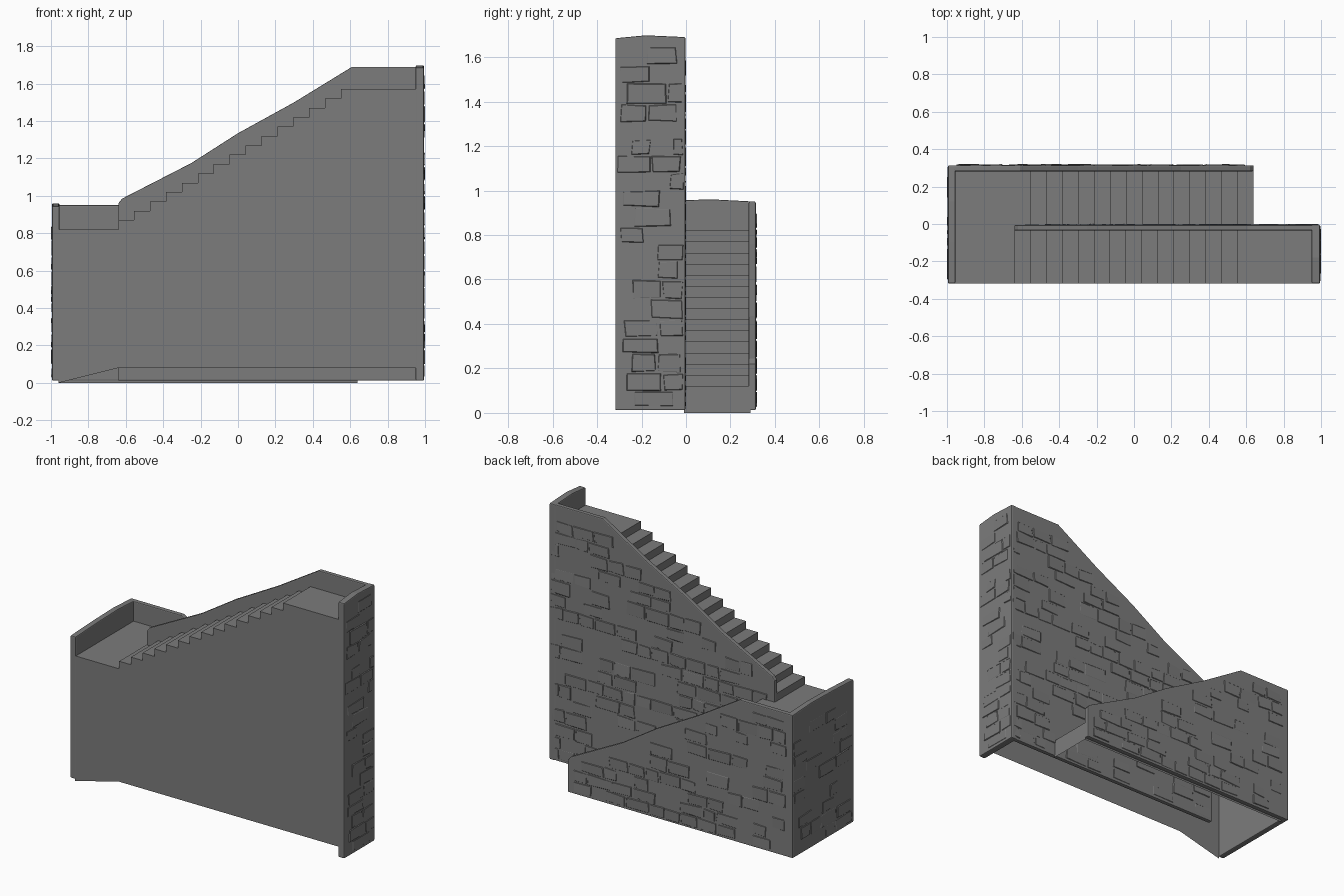
import bpy, bmesh, random
from mathutils import Vector

if "Cube" in bpy.data.objects:
    bpy.data.objects.remove(bpy.data.objects["Cube"])

random.seed(4)
stone = bpy.data.materials.new("grey stone")
stone.diffuse_color = (0.2, 0.2, 0.2, 1)
stone.use_nodes = True
stone.node_tree.nodes["Principled BSDF"].inputs["Base Color"].default_value = stone.diffuse_color

N, RUN, RISE = 15, 0.085, 0.05
D = 0.006                      # how far the bricks stand out of the walls


def finish(name, bm, bevel=0):
    bmesh.ops.recalc_face_normals(bm, faces=bm.faces)
    me = bpy.data.meshes.new(name)
    bm.to_mesh(me)
    bm.free()
    me.materials.append(stone)
    ob = bpy.data.objects.new(name, me)
    bpy.context.collection.objects.link(ob)
    if bevel:
        m = ob.modifiers.new("worn edges", 'BEVEL')
        m.width, m.segments, m.limit_method = bevel, 2, 'ANGLE'
        m.angle_limit = 0.9
    return ob


def at(axis, u, z, d):
    """Point on a wall plane: u runs along the wall, d is the depth axis."""
    return Vector((u, d, z)) if axis == 'y' else Vector((d, u, z))


def slab(name, axis, profile, a, b, base, bevel=0.006):
    pts = [(profile[0][0], base)] + profile + [(profile[-1][0], base)]
    bm = bmesh.new()
    f = bm.faces.new([bm.verts.new(at(axis, u, z, a)) for u, z in pts])
    r = bmesh.ops.extrude_face_region(bm, geom=[f])
    vs = [v for v in r['geom'] if isinstance(v, bmesh.types.BMVert)]
    bmesh.ops.translate(bm, verts=vs, vec=at(axis, 0, 0, b - a))
    return finish(name, bm, bevel)


def height(profile, u):
    for (u0, z0), (u1, z1) in zip(profile, profile[1:]):
        if u0 <= u <= u1:
            return z0 + (z1 - z0) * (u - u0) / (u1 - u0)
    return 0


def bricks(name, axis, profile, face, sign, base, share=0.6):
    """Irregular courses of raised, tilted stones on one wall face."""
    lo, hi = profile[0][0], profile[-1][0]
    bm = bmesh.new()
    z = base + 0.015
    while z < 1.65:
        h = random.uniform(0.065, 0.09)
        u = lo + random.uniform(0.01, 0.09)
        while u < hi - 0.05:
            w = min(random.uniform(0.08, 0.18), hi - 0.012 - u)
            top = min(height(profile, u), height(profile, u + w)) - 0.03
            if z + h < top and random.random() < share:
                j = lambda: random.uniform(-0.005, 0.005)
                c = [(u, z), (u + w, z), (u + w, z + h), (u, z + h)]
                c = [(max(lo, min(hi, p + j())), q + j()) for p, q in c]
                cu, cz = u + w / 2, z + h / 2
                outer = [bm.verts.new(at(axis, p, q, face - sign * 0.002)) for p, q in c]
                inner = [bm.verts.new(at(axis, cu + (p - cu) * 0.93, cz + (q - cz) * 0.88,
                                         face + sign * random.uniform(0.0, D))) for p, q in c]
                bm.faces.new(inner)
                for i in range(4):
                    k = (i + 1) % 4
                    bm.faces.new((outer[i], outer[k], inner[k], inner[i]))
            u += w + 0.008
        z += h + 0.006
    ob = finish(name, bm)
    # open shells: make every stone face outwards
    bm = bmesh.new()
    bm.from_mesh(ob.data)
    n = at(axis, 0, 0, sign)
    flip = [f for f in bm.faces if f.normal.dot(n) < 0]
    bmesh.ops.reverse_faces(bm, faces=flip)
    bm.to_mesh(ob.data)
    bm.free()


def stair_line(x, z, direction, first=RISE):
    pts = [(x, z)]
    for i in range(N):
        z += first if i == 0 else RISE
        pts.append((x, z))
        if i < N - 1:
            x += direction * RUN
            pts.append((x, z))
    return pts


def ribbon(name, line, y0, y1):
    bm = bmesh.new()
    rows = [[bm.verts.new((x, y, z)) for y in (y0, y1)] for x, z in line]
    for a, b in zip(rows, rows[1:]):
        bm.faces.new((a[0], b[0], b[1], a[1]))
    ob = finish(name, bm)
    if sum(p.normal.z for p in ob.data.polygons) < 0:
        ob.data.flip_normals()


# stair treads and landings (the underside is open)
upper = stair_line(-0.64, 0.82, 1)
lower = stair_line(0.64, 0.0, -1, 0.12)
ribbon("upper_flight", [(-0.96, 0.82)] + upper + [(0.955, 1.57)], -0.317, -0.02)
ribbon("lower_flight", lower + [(-0.64, 0.82)], -0.01, 0.29)
ribbon("middle_landing", [(-0.96, 0.82), (-0.64, 0.82)], -0.02, 0.29)

# plain front panel and inner back panel
for name, pts, y in (
        ("front_panel", [(-0.96, 0.0), (-0.64, 0.08), (0.955, 0.08), (0.955, 1.57)]
         + upper[::-1] + [(-0.96, 0.82)], -0.317),
        ("inner_back_panel", lower + [(-0.96, 0.82), (-0.96, 0.0)], 0.284)):
    bm = bmesh.new()
    bm.faces.new([bm.verts.new((x, y, z)) for x, z in pts])
    ob = finish(name, bm)
    if (ob.data.polygons[0].normal.y > 0) != (y > 0):
        ob.data.flip_normals()

# parapet walls, sloping with the stairs
rise_top = [(-0.64, 0.96), (-0.62, 0.985), (-0.25, 1.175), (0.0, 1.335),
            (0.3, 1.50), (0.61, 1.69), (1 - D, 1.69)]
low_top = [(-x, z - 0.74) for x, z in rise_top[::-1]]
left_top = [(-0.318, 0.945), (-0.1, 0.955), (0.12, 0.96), (0.32 - D, 0.95)]
right_top = [(-0.318, 1.685), (-0.18, 1.698), (-0.003, 1.69)]

slab("upper_wall", 'y', rise_top, -0.035, -D, 0.012)
slab("lower_wall", 'y', low_top, 0.282, 0.32 - D, 0.012)
slab("left_end_wall", 'x', left_top, -1 + D, -0.955, 0.012)
slab("right_end_wall", 'x', right_top, 0.95, 1 - D, 0.012)

# raised stones on the outer faces
bricks("upper_wall_stones", 'y', rise_top, -D, 1, 0.012)
bricks("lower_wall_stones", 'y', low_top, 0.32 - D, 1, 0.012)
bricks("left_wall_stones", 'x', left_top, -1 + D, -1, 0.012)
bricks("right_wall_stones", 'x', right_top, 1 - D, 1, 0.012)
